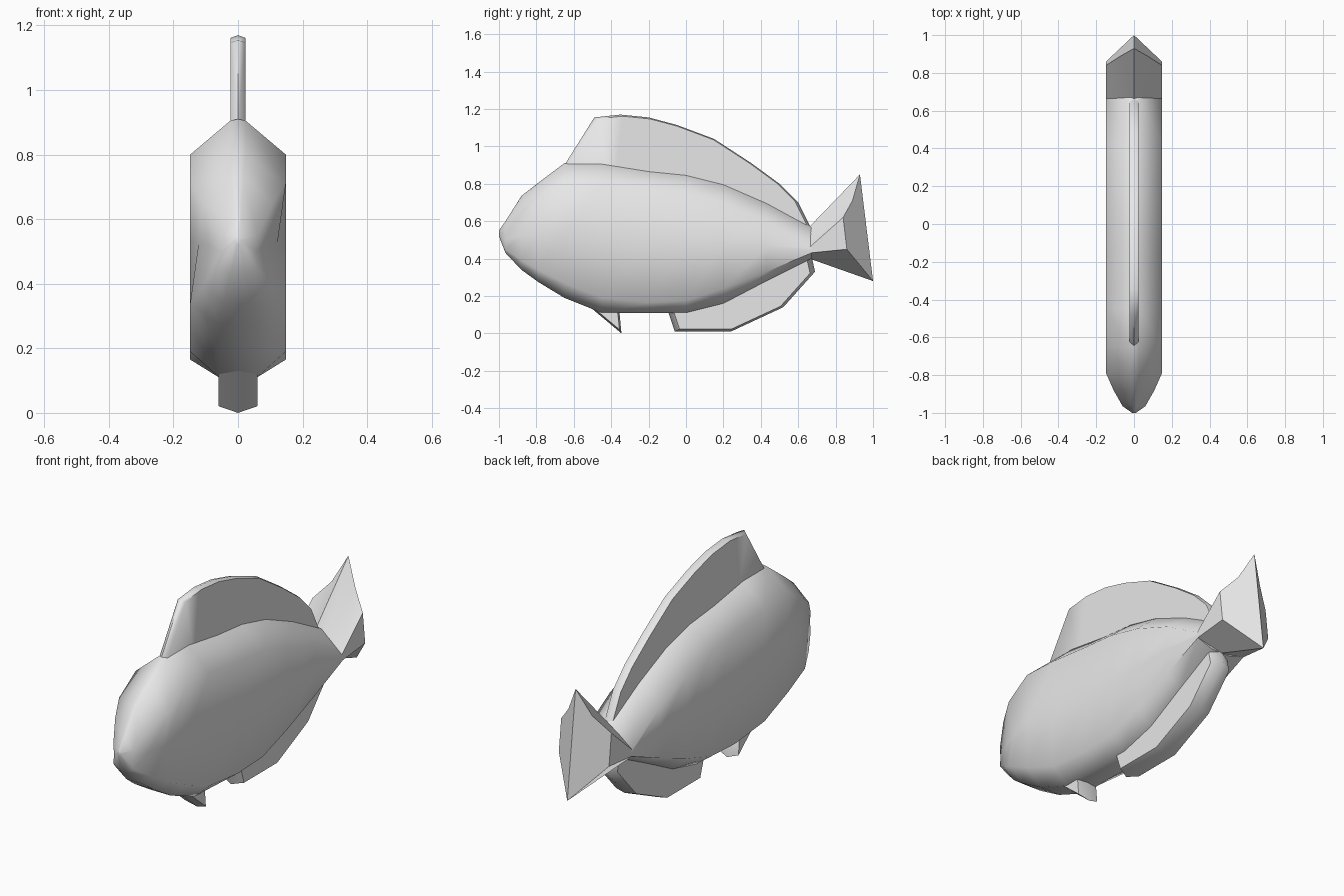
import bpy
import bmesh
import math

old = bpy.data.objects.get("Cube")
if old:
    bpy.data.objects.remove(old, do_unlink=True)

GREY = (0.8, 0.8, 0.8, 1.0)
skin = bpy.data.materials.new("light grey")
skin.use_nodes = True
skin.diffuse_color = GREY
skin.node_tree.nodes["Principled BSDF"].inputs["Base Color"].default_value = GREY

W = 0.148  # half thickness of the body


def finish(name, bm, angle):
    bmesh.ops.recalc_face_normals(bm, faces=bm.faces)
    mesh = bpy.data.meshes.new(name)
    bm.to_mesh(mesh)
    bm.free()
    mesh.materials.append(skin)
    obj = bpy.data.objects.new(name, mesh)
    bpy.context.collection.objects.link(obj)
    bpy.ops.object.select_all(action="DESELECT")
    obj.select_set(True)
    bpy.context.view_layer.objects.active = obj
    bpy.ops.object.shade_smooth_by_angle(angle=math.radians(angle))
    return obj


def loft(name, rings, angle=60):
    """Skin half rings (bottom centre to top centre), mirrored in x."""
    bm = bmesh.new()
    n = len(rings[0])
    full = []
    for ring in rings:
        right = [bm.verts.new(p) for p in ring]
        left = [bm.verts.new((-x, y, z)) for x, y, z in ring[1:-1]]
        full.append(right + left[::-1])
    for a, b in zip(full, full[1:]):
        for i in range(len(a)):
            j = (i + 1) % len(a)
            bm.faces.new((a[i], a[j], b[j], b[i]))
    for ring in (full[0], full[-1]):
        bm.faces.new(ring[:n])
        bm.faces.new(ring[n - 1:] + ring[:1])
    return finish(name, bm, angle)


def plate(name, outline, half, shrink, angle=60):
    """Thin fin with a ridged rim, from a (y, z) outline."""
    bm = bmesh.new()
    cy = sum(p[0] for p in outline) / len(outline)
    cz = sum(p[1] for p in outline) / len(outline)
    rim = [bm.verts.new((0, y, z)) for y, z in outline]
    for side in (-half, half):
        inner = [bm.verts.new((side, cy + (y - cy) * shrink, cz + (z - cz) * shrink))
                 for y, z in outline]
        for i in range(len(rim)):
            j = (i + 1) % len(rim)
            bm.faces.new((rim[i], rim[j], inner[j], inner[i]))
        cap = bm.faces.new(inner)
        bmesh.ops.triangulate(bm, faces=[cap])
    return finish(name, bm, angle)


# Body: y, bottom, lower side, upper side, top, half width, width at mid height
stations = [
    (-1.0, .52, .53, .54, .55, .01, .01),
    (-.965, .43, .45, .55, .60, .06, .055),
    (-.88, .34, .39, .65, .735, .108, .09),
    (-.79, .275, .34, .71, .805, W, .122),
    (-.65, .19, .27, .80, .91, W, W),
    (-.45, .11, .19, .79, .91, W, W),
    (-.2, .11, .165, .76, .87, W, W),
    (0, .11, .175, .74, .85, W, W),
    (.2, .16, .24, .69, .80, W, W),
    (.43, .28, .33, .60, .70, W, W),
    (.67, .40, .43, .46, .57, W, W),
]
rings = []
for y, bottom, low, high, top, w, mid in stations:
    rings.append([
        (0, y, bottom), (w * .4, y, bottom), (w, y, low), (mid, y, (low + high) / 2),
        (w, y, high), (w * .16, y, top - .005), (0, y, top)])
loft("body", rings)

# Tail: flares from the body to a swept, ridged end
loft("tail_fin", [
    [(0, .66, .40), (W, .66, .43), (W, .66, .46), (.06, .66, .53), (0, .66, .57)],
    [(0, 1.0, .28), (W, .86, .45), (W, .84, .62), (.07, .89, .71), (0, .93, .85)],
], 50)

# Dorsal fin along the back
plate("dorsal_fin", [
    (-.65, .90), (-.49, 1.155), (-.35, 1.17), (-.2, 1.155), (-.05, 1.115),
    (.15, 1.04), (.35, .91), (.5, .80), (.6, .70), (.67, .56),
    (.43, .52), (0, .68), (-.4, .74)], .023, .97)

# Belly fins
plate("anal_fin", [
    (-.1, .13), (-.06, .01), (.24, .01), (.52, .14), (.69, .33), (.67, .42),
    (.4, .38), (.1, .25)], .06, .93)
plate("pelvic_fin", [
    (-.5, .13), (-.345, 0), (-.355, .105), (-.4, .18)], .06, .8)
